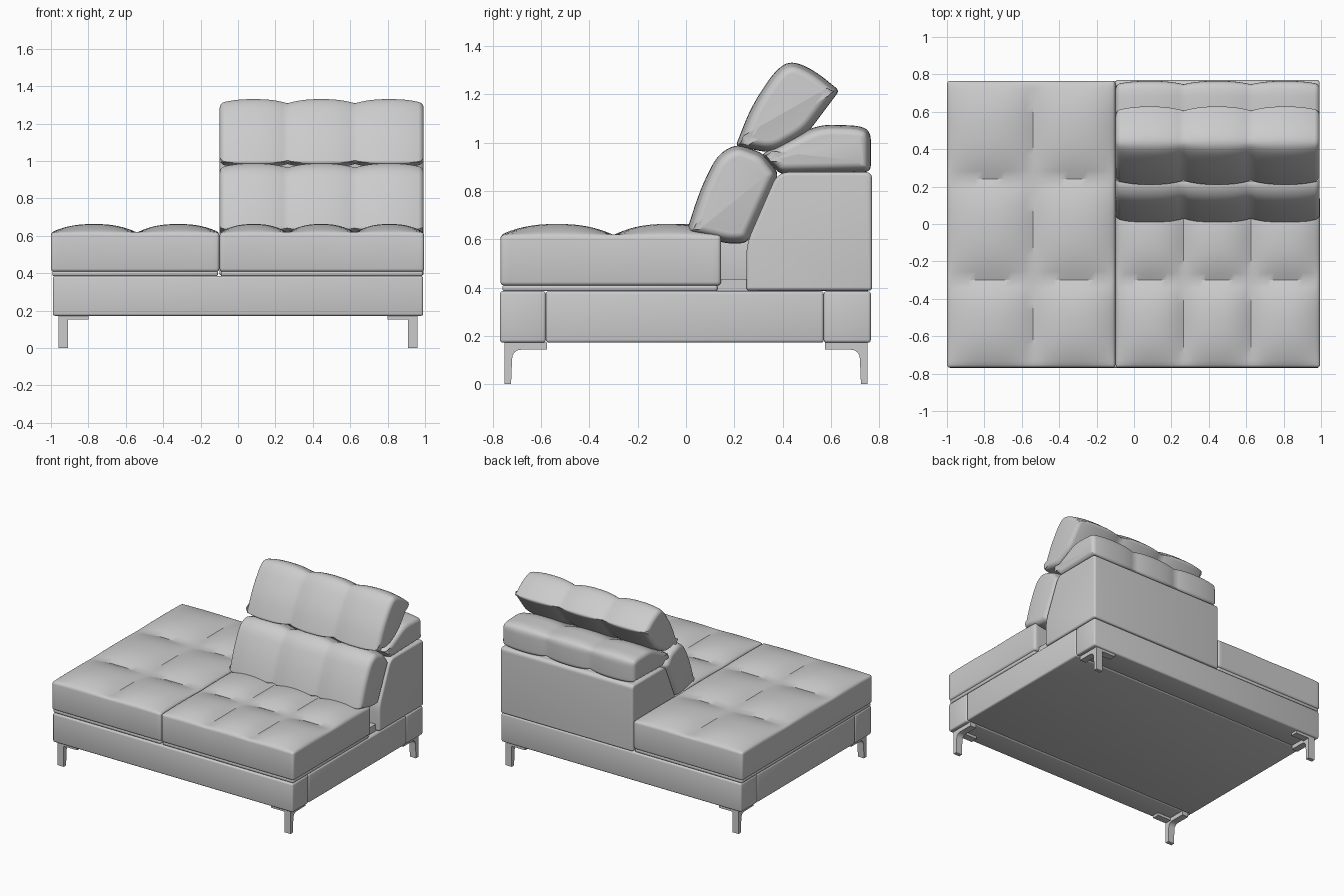
import bpy, bmesh, math
from mathutils import Vector

if "Cube" in bpy.data.objects:
    bpy.data.objects.remove(bpy.data.objects["Cube"])


def finish(name, bm, angle=35):
    bmesh.ops.recalc_face_normals(bm, faces=bm.faces)
    me = bpy.data.meshes.new(name)
    bm.to_mesh(me)
    bm.free()
    ob = bpy.data.objects.new(name, me)
    bpy.context.collection.objects.link(ob)
    bpy.ops.object.select_all(action='DESELECT')
    ob.select_set(True)
    bpy.context.view_layer.objects.active = ob
    bpy.ops.object.shade_smooth_by_angle(angle=math.radians(angle))
    return ob


def box(name, lo, hi, bev=0.0):
    bm = bmesh.new()
    bmesh.ops.create_cube(bm, size=1)
    for v in bm.verts:
        v.co = [(a + b) / 2 + c * (b - a) for a, b, c in zip(lo, hi, v.co)]
    if bev:
        bmesh.ops.bevel(bm, geom=bm.edges[:], offset=bev, segments=3, profile=0.5, affect='EDGES')
    return finish(name, bm)


def fillet(pts, seg=6):
    """Round each (y, z, radius) corner of a closed profile."""
    out = []
    for i, (y, z, r) in enumerate(pts):
        p = Vector((y, z))
        a, b = Vector(pts[i - 1][:2]) - p, Vector(pts[(i + 1) % len(pts)][:2]) - p
        if r == 0:
            out.append(p)
            continue
        s = p + a.normalized() * min(r, a.length * 0.47)
        e = p + b.normalized() * min(r, b.length * 0.47)
        for k in range(seg + 1):
            t = k / seg
            out.append(s * (1 - t) ** 2 + p * 2 * t * (1 - t) + e * t * t)
    return out


def loft(name, pts, seams, puff=0.0, end_r=0.02):
    """Run a side profile along x, pinched at the seams and rounded at the ends."""
    prof = fillet(pts)
    n = len(prof)
    area = sum(prof[i - 1].x * prof[i].y - prof[i].x * prof[i - 1].y for i in range(n))
    sign = 1 if area > 0 else -1
    normals = []
    for i in range(n):
        d1 = (prof[i] - prof[i - 1]).normalized()
        d2 = (prof[(i + 1) % n] - prof[i]).normalized()
        n1, n2 = Vector((d1.y, -d1.x)), Vector((d2.y, -d2.x))
        normals.append(sign * (n1 + n2) / max(1 + n1.dot(n2), 0.5))
    x0, x1 = seams[0], seams[-1]
    xs = {x0, x1}
    if end_r:
        for k in range(1, 6):
            d = end_r * (1 - math.cos(k * math.pi / 10))
            xs |= {x0 + d, x1 - d}
    steps = 14 if puff else 1
    for a, b in zip(seams, seams[1:]):
        for k in range(steps + 1):
            x = a + (b - a) * k / steps
            if x0 + end_r <= x <= x1 - end_r:
                xs.add(x)
    bm = bmesh.new()
    rings = []
    for x in sorted(xs):
        inset = 0
        for a, b in zip(seams, seams[1:]):
            if a <= x <= b:
                inset = puff * abs(2 * (x - a) / (b - a) - 1) ** 2.4
        d = min(x - x0, x1 - x)
        if d < end_r:
            inset += end_r - math.sqrt(max(end_r ** 2 - (end_r - d) ** 2, 0))
        rings.append([bm.verts.new((x, *(p - q * inset))) for p, q in zip(prof, normals)])
    for r, s in zip(rings, rings[1:]):
        for i in range(n):
            bm.faces.new((r[i - 1], r[i], s[i], s[i - 1]))
    bm.faces.new(rings[0])
    bm.faces.new(rings[-1])
    return finish(name, bm)


def cushion(name, xs, ys, z0, z1, puff):
    """Tufted block: one pillow per seam cell on top, straight sides."""
    def stations(seams, n=12):
        out = [(seams[0], 0.0)]
        for a, b in zip(seams, seams[1:]):
            for k in range(1, n + 1):
                t = k / n
                out.append((a + (b - a) * t, 1 - abs(2 * t - 1) ** 2.4))
        return out
    bm = bmesh.new()
    sx, sy = stations(xs), stations(ys)
    g = [[bm.verts.new((x, y, z1 + puff * fx * fy)) for y, fy in sy] for x, fx in sx]
    for i in range(len(sx) - 1):
        for j in range(len(sy) - 1):
            bm.faces.new((g[i][j], g[i + 1][j], g[i + 1][j + 1], g[i][j + 1]))
    rim = [e for e in bm.edges if e.is_boundary]
    ext = bmesh.ops.extrude_edge_only(bm, edges=rim)['geom']
    for v in ext:
        if isinstance(v, bmesh.types.BMVert):
            v.co.z = z0
    low = [e for e in bm.edges if e.is_boundary]
    bmesh.ops.contextual_create(bm, geom=low)
    corners = [e for e in bm.edges if abs(e.verts[0].co.z - e.verts[1].co.z) > 0.1
               and all(v.co.x in (e.verts[0].co.x,) for v in e.verts)
               and min(abs(e.verts[0].co.x - xs[0]), abs(e.verts[0].co.x - xs[-1])) < 1e-4
               and min(abs(e.verts[0].co.y - ys[0]), abs(e.verts[0].co.y - ys[-1])) < 1e-4]
    bmesh.ops.bevel(bm, geom=rim + low + corners, offset=0.016, segments=3,
                    profile=0.5, affect='EDGES')
    return finish(name, bm)


# Base frame: front rail, middle, back rail
for nm, a, b in (("front", -0.77, -0.58), ("middle", -0.58, 0.57), ("back", 0.57, 0.765)):
    box(f"base_{nm}", (-0.99, a, 0.172), (0.99, b, 0.385), 0.012)

# Corner legs: post curving into a mounting plate, plus a plate along x
leg = [(-0.752, 0, 0), (-0.724, 0, 0), (-0.718, 0.143, 0.04), (-0.575, 0.143, 0),
       (-0.575, 0.173, 0), (-0.752, 0.173, 0)]
for sx, side in ((-1, "left"), (1, "right")):
    for sy, end in ((1, "front"), (-1, "back")):
        xr = sorted((sx * 0.96, sx * 0.91))
        loft(f"{end}_{side}_leg", [(y * sy, z, r) for y, z, r in leg], xr, end_r=0)
        px, py = sorted((sx * 0.96, sx * 0.80)), sorted((-sy * 0.752, -sy * 0.70))
        box(f"{end}_{side}_leg_plate", (px[0], py[0], 0.153), (px[1], py[1], 0.174))

# Seat cushions with their lower piping
cushion("chaise_seat", [-1, -0.54, -0.1], [-0.768, -0.30, 0.24, 0.765], 0.408, 0.618, 0.045)
box("chaise_seat_underside", (-0.993, -0.76, 0.385), (-0.107, 0.758, 0.412), 0.01)
cushion("main_seat", [-0.098, 0.265, 0.625, 0.995], [-0.768, -0.30, 0.145], 0.408, 0.618, 0.045)
box("main_seat_underside", (-0.092, -0.76, 0.385), (0.988, 0.13, 0.412), 0.01)
box("seat_deck", (-0.09, 0.10, 0.38), (0.96, 0.30, 0.435))

# Backrest shell
loft("back_shell", [(0.25, 0.387, 0.015), (0.25, 0.58, 0.05), (0.38, 0.878, 0.05),
                    (0.77, 0.878, 0.03), (0.77, 0.387, 0.015)], [-0.1, 0.993], end_r=0.015)

# Tufted back cushions
bays = [-0.098, 0.265, 0.625, 0.993]
loft("back_top_cushion", [(0.39, 0.87, 0.02), (0.31, 0.95, 0.02), (0.44, 1.02, 0.06),
                          (0.55, 1.075, 0.06), (0.72, 1.07, 0.05), (0.765, 1.045, 0.04),
                          (0.765, 0.878, 0.03)], bays, 0.018, 0.025)
loft("lower_back_cushion", [(0.0, 0.625, 0.03), (0.06, 0.81, 0.08), (0.13, 0.95, 0.06),
                            (0.21, 0.995, 0.04), (0.32, 0.955, 0.03), (0.385, 0.87, 0.03),
                            (0.255, 0.585, 0.03), (0.18, 0.58, 0.04)], bays, 0.022, 0.025)
loft("headrest", [(0.205, 0.985, 0.02), (0.27, 1.15, 0.08), (0.37, 1.30, 0.07),
                  (0.435, 1.34, 0.06), (0.53, 1.30, 0.08), (0.635, 1.215, 0.02),
                  (0.50, 1.035, 0.05), (0.36, 0.955, 0.05)], bays, 0.022, 0.025)
